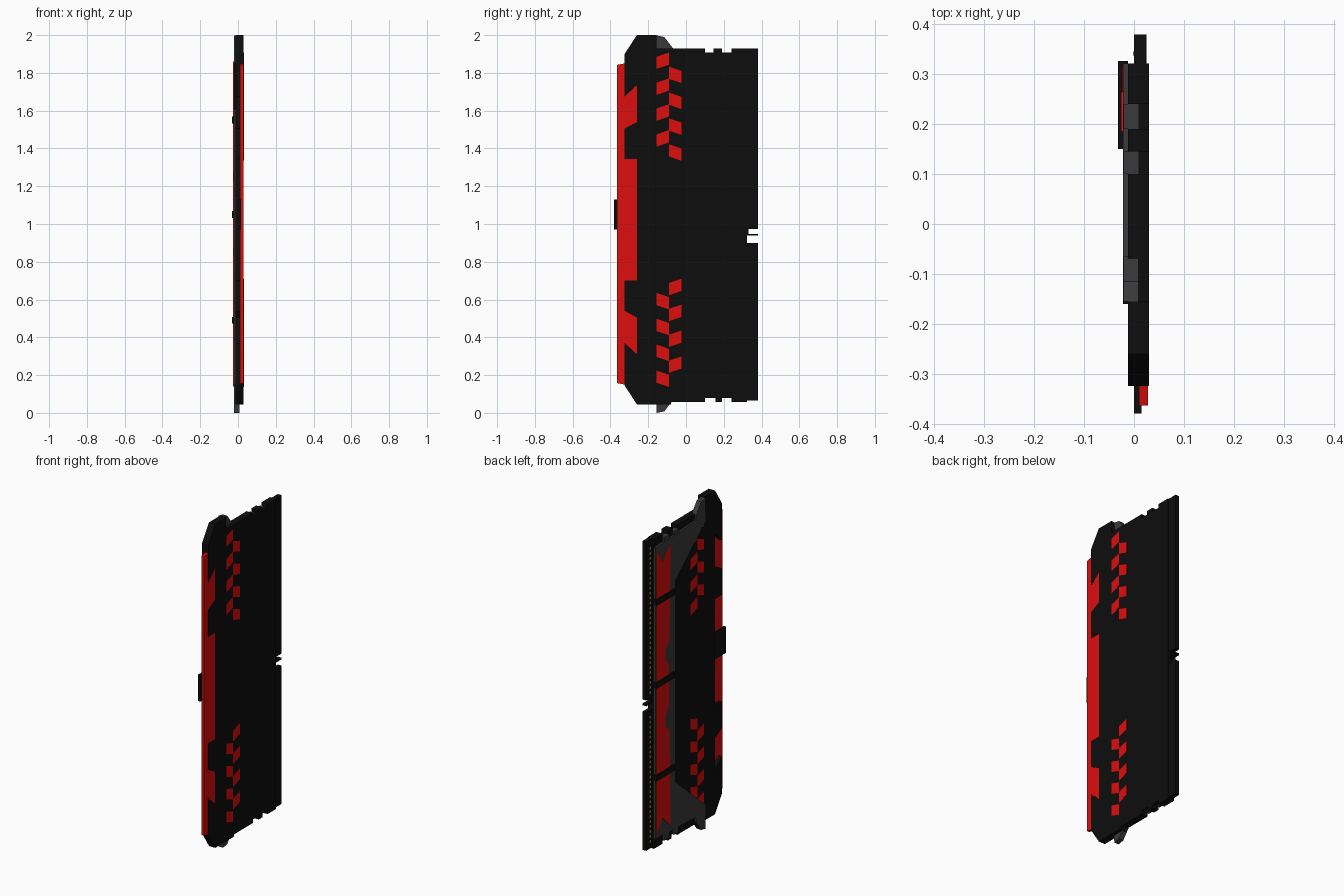
import bpy, bmesh

if "Cube" in bpy.data.objects:
    bpy.data.objects.remove(bpy.data.objects["Cube"])


def material(name, rgb):
    m = bpy.data.materials.new(name)
    m.diffuse_color = (*rgb, 1)
    m.use_nodes = True
    m.node_tree.nodes["Principled BSDF"].inputs["Base Color"].default_value = m.diffuse_color
    return m


BLACK = material("black", (0.004, 0.004, 0.004))
RED = material("red", (0.73, 0.004, 0.004))
GREY = material("dark_grey", (0.042, 0.042, 0.042))
GOLD = material("gold", (0.6, 0.4, 0.1))


def plates(name, profiles, x0, x1, mat):
    """Extrude one or more (y, z) outlines from x0 to x1 into one object."""
    bm = bmesh.new()
    for pts in profiles:
        face = bm.faces.new([bm.verts.new((x0, y, z)) for y, z in pts])
        new = bmesh.ops.extrude_face_region(bm, geom=[face])["geom"]
        bmesh.ops.translate(bm, vec=(x1 - x0, 0, 0),
                            verts=[v for v in new if isinstance(v, bmesh.types.BMVert)])
    bmesh.ops.recalc_face_normals(bm, faces=bm.faces)
    me = bpy.data.meshes.new(name)
    bm.to_mesh(me)
    bm.free()
    me.materials.append(mat)
    ob = bpy.data.objects.new(name, me)
    bpy.context.collection.objects.link(ob)
    return ob


def rect(y0, y1, z0, z1):
    return [(y0, z0), (y1, z0), (y1, z1), (y0, z1)]


def flip(pts, mid):
    """Mirror an outline top to bottom about height mid, in reverse order."""
    return [(y, 2 * mid - z) for y, z in reversed(pts)]


MID = 1.0225

# Toothed edge shared by the heat spreader and the red light bar (upper half)
teeth = [(-0.325, 1.345), (-0.325, 1.505), (-0.26, 1.54),
         (-0.26, 1.735), (-0.325, 1.675)]
tooth_edge = flip(teeth, MID)
tooth_edge += [(-0.26, 0.70), (-0.26, 1.345)] + teeth

# Heat spreader body with toothed edge, chamfered corners and end notches
top_edge = [(-0.325, 1.90), (-0.26, 2.0), (-0.155, 2.0), (-0.155, 1.93)]
for a, b in ((0.10, 0.145), (0.19, 0.24)):
    top_edge += [(a, 1.93), (a, 1.907), (b, 1.907), (b, 1.93)]
top_edge.append((0.322, 1.93))
bottom_edge = [(0.322, 0.058)]
for a, b in ((0.19, 0.24), (0.10, 0.155)):
    bottom_edge += [(b, 0.058), (b, 0.08), (a, 0.08), (a, 0.058)]
bottom_edge += [(-0.08, 0.058), (-0.08, 0.045), (-0.26, 0.045), (-0.325, 0.145)]
plates("heat_spreader", [tooth_edge + top_edge + bottom_edge], -0.012, 0.03, BLACK)

# Red light bar filling the teeth
plates("light_bar", [tooth_edge + [(-0.325, 1.85), (-0.364, 1.842),
                                   (-0.364, 0.158), (-0.325, 0.15)]], 0.01, 0.028, RED)

# Small tab at the middle of the light bar edge
plates("edge_tab", [rect(-0.38, -0.262, 0.97, 1.13)], 0.0, 0.015, BLACK)

# Circuit board edge with key slot
board = [(0.25, 0.065), (0.38, 0.065), (0.38, 0.90), (0.322, 0.90), (0.322, 0.938),
         (0.38, 0.938), (0.38, 0.948), (0.332, 0.948), (0.332, 0.973),
         (0.38, 0.973), (0.38, 1.93), (0.25, 1.93)]
plates("circuit_board", [board], 0.0, 0.025, BLACK)

# Row of tiny contacts on the board
plates("contacts", [rect(0.338, 0.346, 0.1 + 0.03 * i, 0.115 + 0.03 * i)
                    for i in range(60) if not 26 <= i <= 29], -0.002, 0.001, GOLD)

# Chevron vents: two columns of slanted red cells, mirrored top and bottom
cells = []
for i in range(4):
    for y0, y1, z, s in ((-0.155, -0.09, 0.635, -0.022), (-0.09, -0.025, 0.688, 0.022)):
        z -= 0.137 * i
        cell = [(y0, z), (y1, z + s), (y1, z + s - 0.065), (y0, z - 0.065)]
        cells += [cell, flip(cell, MID)]
plates("chevron_vents", cells, -0.013, 0.0305, RED)

# Grey cover on the left side, flaring at both ends
flare = [(0.13, 1.61), (-0.16, 1.86), (-0.155, 1.90), (0.322, 1.88)]
plates("grey_cover", [flip(flare, 1.0) + flare], -0.022, -0.011, GREY)

# Folded grey lips at the ends and clips in the notches
lip = [(-0.16, 1.85), (-0.155, 1.998), (-0.115, 1.99), (-0.065, 1.925), (-0.065, 1.85)]
plates("grey_lips", [lip, flip(lip, 0.999)], -0.0215, 0.009, GREY)
clips = [rect(a, b, 1.87, 1.909) for a, b in ((0.10, 0.145), (0.19, 0.24))]
plates("grey_end_clips", clips + [flip(c, 0.9935) for c in clips], -0.0215, 0.009, GREY)

# Red strip on the cover, forked at the ends
fork = [(0.235, 1.17), (0.235, 1.23), (0.195, 1.27), (0.185, 1.85),
        (0.265, 1.77), (0.318, 1.86)]
plates("red_strip", [flip(fork, 1.0)[:-1] + [(0.235, 0.83), (0.2, 0.87), (0.2, 1.13)] + fork],
       -0.026, -0.021, RED)

# Black straps across the red strip
plates("straps", [rect(0.15, 0.327, z - 0.018, z + 0.018) for z in (0.49, 1.05, 1.55)],
       -0.032, -0.012, BLACK)
